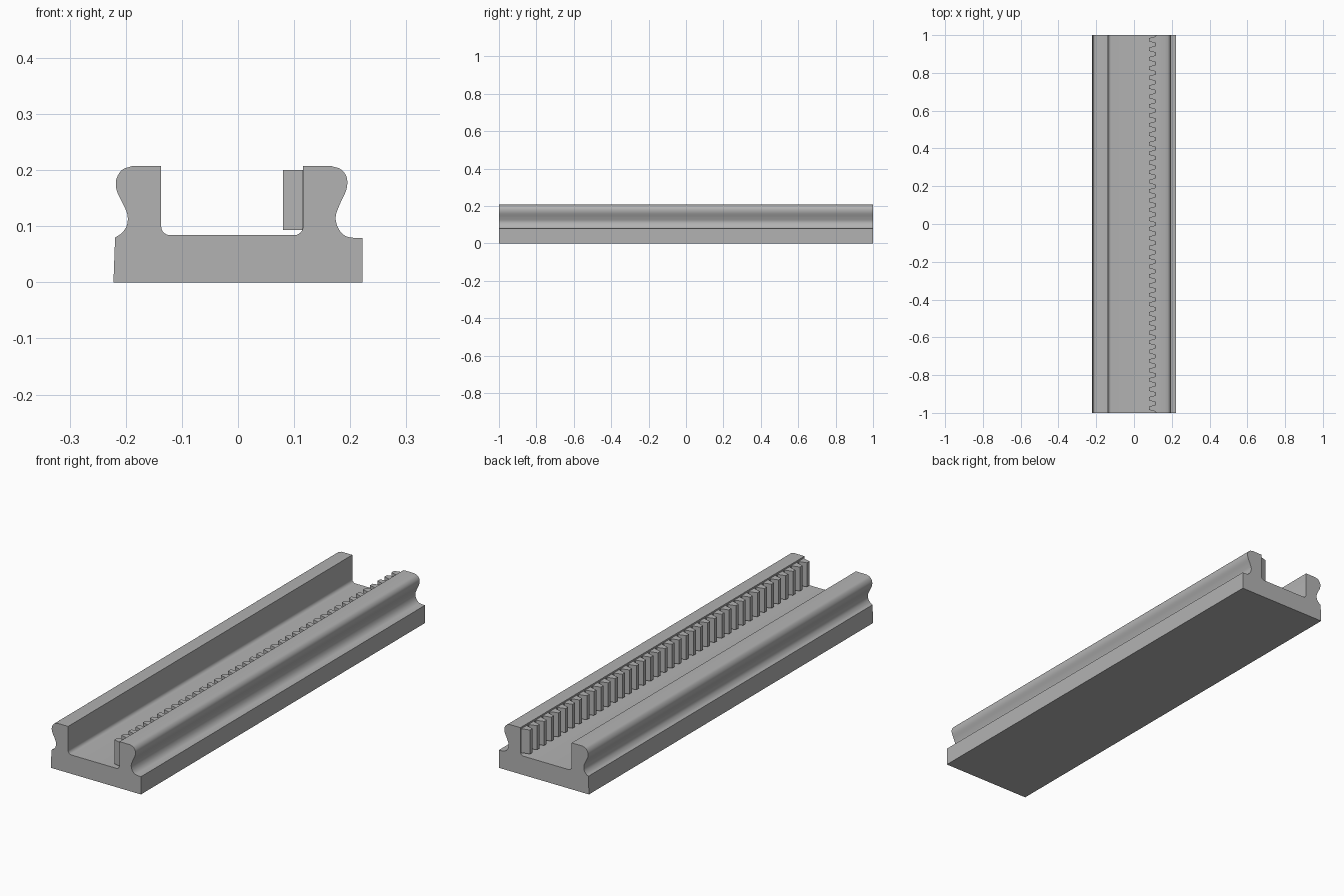
import bpy, bmesh, math
from mathutils import Vector

cube = bpy.data.objects.get("Cube")
if cube:
    bpy.data.objects.remove(cube)

grey = bpy.data.materials.new("plain_grey")
grey.use_nodes = True
colour = (0.45, 0.45, 0.45, 1)
grey.diffuse_color = colour
grey.node_tree.nodes["Principled BSDF"].inputs["Base Color"].default_value = colour


def smooth_path(points, steps=6):
    """Catmull-Rom curve through the given points."""
    p = [Vector(q) for q in points]
    p = [2 * p[0] - p[1]] + p + [2 * p[-1] - p[-2]]
    path = []
    for a, b, c, d in zip(p, p[1:], p[2:], p[3:]):
        for i in range(steps):
            t = i / steps
            path.append(0.5 * (2 * b + (c - a) * t + (2 * a - 5 * b + 4 * c - d) * t ** 2
                               + (3 * b - a - 3 * c + d) * t ** 3))
    return path + [p[-2]]


def fillet(cx, cz, r, start, end, steps=6):
    """Arc in the corner between a wall and the floor."""
    angles = [math.radians(start + (end - start) * i / steps) for i in range(steps + 1)]
    return [Vector((cx + r * math.cos(a), cz + r * math.sin(a))) for a in angles]


def prism(name, profile, to_3d, offset):
    """Extrude a closed 2D outline along an offset vector."""
    bm = bmesh.new()
    face = bm.faces.new([bm.verts.new(to_3d(q)) for q in profile])
    new = bmesh.ops.extrude_face_region(bm, geom=[face])["geom"]
    bmesh.ops.translate(bm, vec=offset, verts=[v for v in new if isinstance(v, bmesh.types.BMVert)])
    bmesh.ops.recalc_face_normals(bm, faces=bm.faces)
    mesh = bpy.data.meshes.new(name)
    bm.to_mesh(mesh)
    bm.free()
    mesh.materials.append(grey)
    obj = bpy.data.objects.new(name, mesh)
    bpy.context.collection.objects.link(obj)
    return obj


# Channel rail: base, two waisted walls with rounded heads, filleted floor
left_side = smooth_path([(-0.219, 0.08), (-0.207, 0.088), (-0.198, 0.102), (-0.197, 0.12),
                         (-0.205, 0.14), (-0.216, 0.163), (-0.217, 0.183), (-0.207, 0.2),
                         (-0.19, 0.207)])
right_side = smooth_path([(0.167, 0.207), (0.184, 0.201), (0.194, 0.186), (0.193, 0.165),
                          (0.181, 0.138), (0.174, 0.116), (0.179, 0.096), (0.191, 0.083),
                          (0.207, 0.079)])
outline = ([(-0.222, 0)] + left_side + [(-0.137, 0.207)]
           + fillet(-0.121, 0.1, 0.016, 180, 270)
           + fillet(0.1, 0.1, 0.016, 270, 360)
           + [(0.116, 0.207)] + right_side + [(0.222, 0.079), (0.222, 0)])
rail = prism("channel_rail", outline, lambda q: (q[0], -1, q[1]), (0, 2, 0))

bpy.ops.object.select_all(action='DESELECT')
rail.select_set(True)
bpy.context.view_layer.objects.active = rail
bpy.ops.object.shade_smooth_by_angle(angle=math.radians(28))

# Gear rack: trapezoid teeth along the inside of the left wall
teeth, root, tip = 40, 0.018, 0.009
pitch = 2 / teeth
rack = [(0.12, -1)]
for i in range(teeth):
    y = -1 + pitch * (i + 0.5)
    rack += [(0.114, y - root), (0.08, y - tip), (0.08, y + tip), (0.114, y + root)]
rack.append((0.12, 1))
prism("gear_rack", rack, lambda q: (q[0], q[1], 0.093), (0, 0, 0.107))
